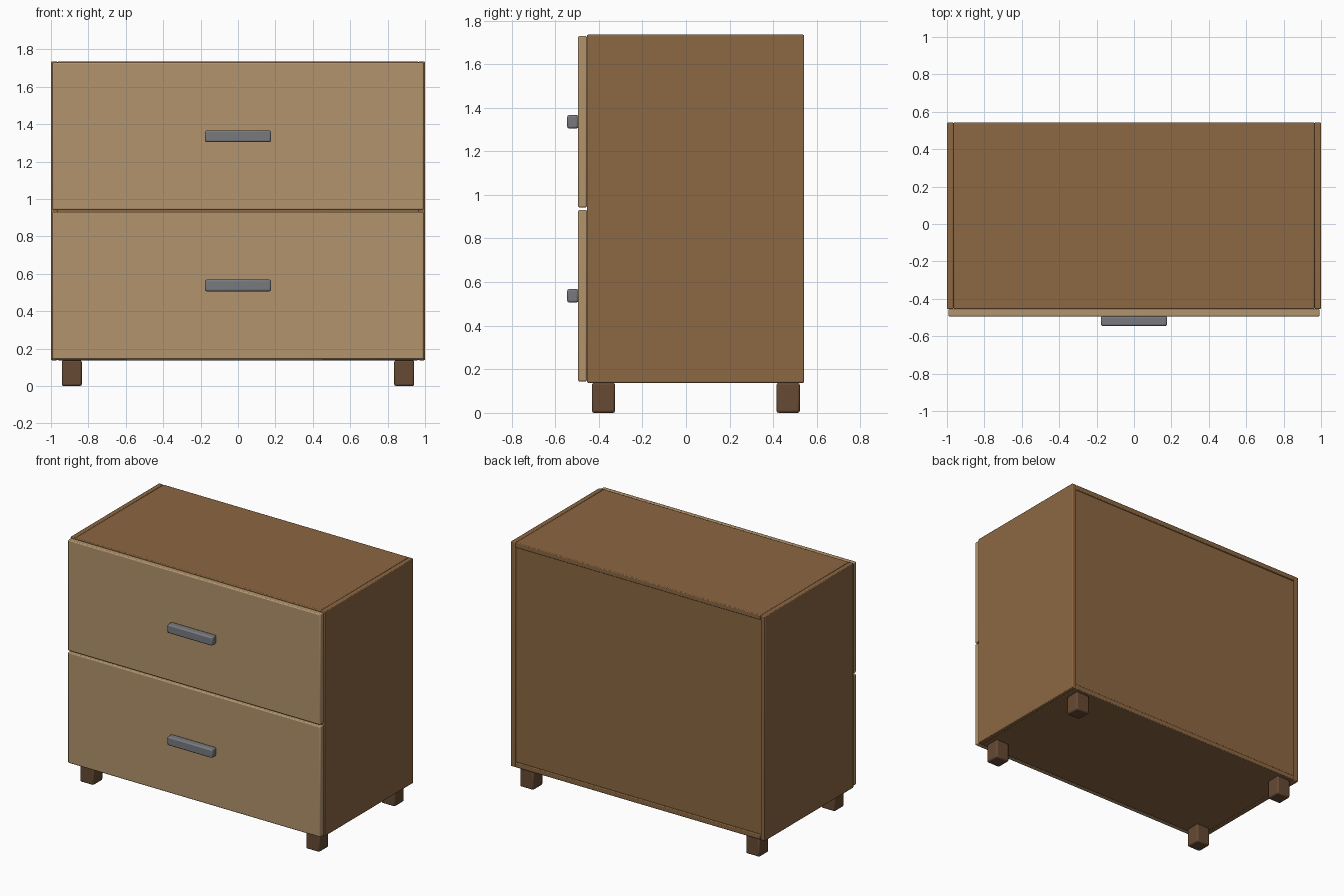
import bpy

if "Cube" in bpy.data.objects:
    bpy.data.objects.remove(bpy.data.objects["Cube"])


def material(name, rgb):
    m = bpy.data.materials.new(name)
    m.diffuse_color = (*rgb, 1.0)
    m.use_nodes = True
    m.node_tree.nodes["Principled BSDF"].inputs["Base Color"].default_value = m.diffuse_color
    return m


WOOD = material("brown wood", (0.262, 0.136, 0.055))
FRONT = material("light wood", (0.445, 0.296, 0.153))
METAL = material("grey metal", (0.188, 0.195, 0.212))
FOOT = material("dark wood", (0.133, 0.068, 0.033))


def box(name, x, y, z, mat, bevel=0.005, segments=2):
    """Bevelled box spanning the given (min, max) ranges."""
    bpy.ops.mesh.primitive_cube_add(
        size=1, location=[(a + b) / 2 for a, b in (x, y, z)])
    ob = bpy.context.object
    ob.name = name
    ob.scale = [b - a for a, b in (x, y, z)]
    bpy.ops.object.transform_apply(location=False, rotation=False, scale=True)
    ob.data.materials.append(mat)
    mod = ob.modifiers.new("edge bevel", 'BEVEL')
    mod.width = bevel
    mod.segments = segments
    return ob


BOTTOM, TOP = 0.138, 1.735
FACE, BACK = -0.454, 0.542
T = 0.035  # panel thickness

# Case
for side, s in (("left", -1), ("right", 1)):
    box(side + "_side_panel", sorted((s * 1.0, s * (1 - T))), (FACE, BACK), (BOTTOM, TOP), WOOD)
inner = (-1 + T, 1 - T)
box("top_panel", inner, (FACE, BACK), (TOP - T, TOP), WOOD)
box("bottom_panel", inner, (FACE, BACK), (BOTTOM, BOTTOM + T), WOOD)
box("back_panel", inner, (BACK - 0.03, BACK - 0.008), (BOTTOM + T, TOP - T), WOOD, 0.002)

# Drawer fronts with handles
for row, z0, z1 in (("lower", 0.144, 0.931), ("upper", 0.942, 1.729)):
    box(row + "_drawer_front", (-0.993, 0.993), (-0.495, FACE), (z0, z1), FRONT, 0.007)
    zc = (z0 + z1) / 2
    box(row + "_handle", (-0.177, 0.177), (-0.545, -0.494), (zc - 0.031, zc + 0.031), METAL, 0.009)

# Feet
for side, s in (("left", -1), ("right", 1)):
    for end, y0, y1 in (("front", -0.432, -0.325), ("back", 0.415, 0.522)):
        box(f"{end}_{side}_foot", sorted((s * 0.835, s * 0.942)), (y0, y1), (0, BOTTOM), FOOT, 0.01)

# Smooth bevels, crisp flats
for ob in bpy.data.objects:
    ob.select_set(ob.type == 'MESH')
bpy.ops.object.shade_smooth_by_angle()
